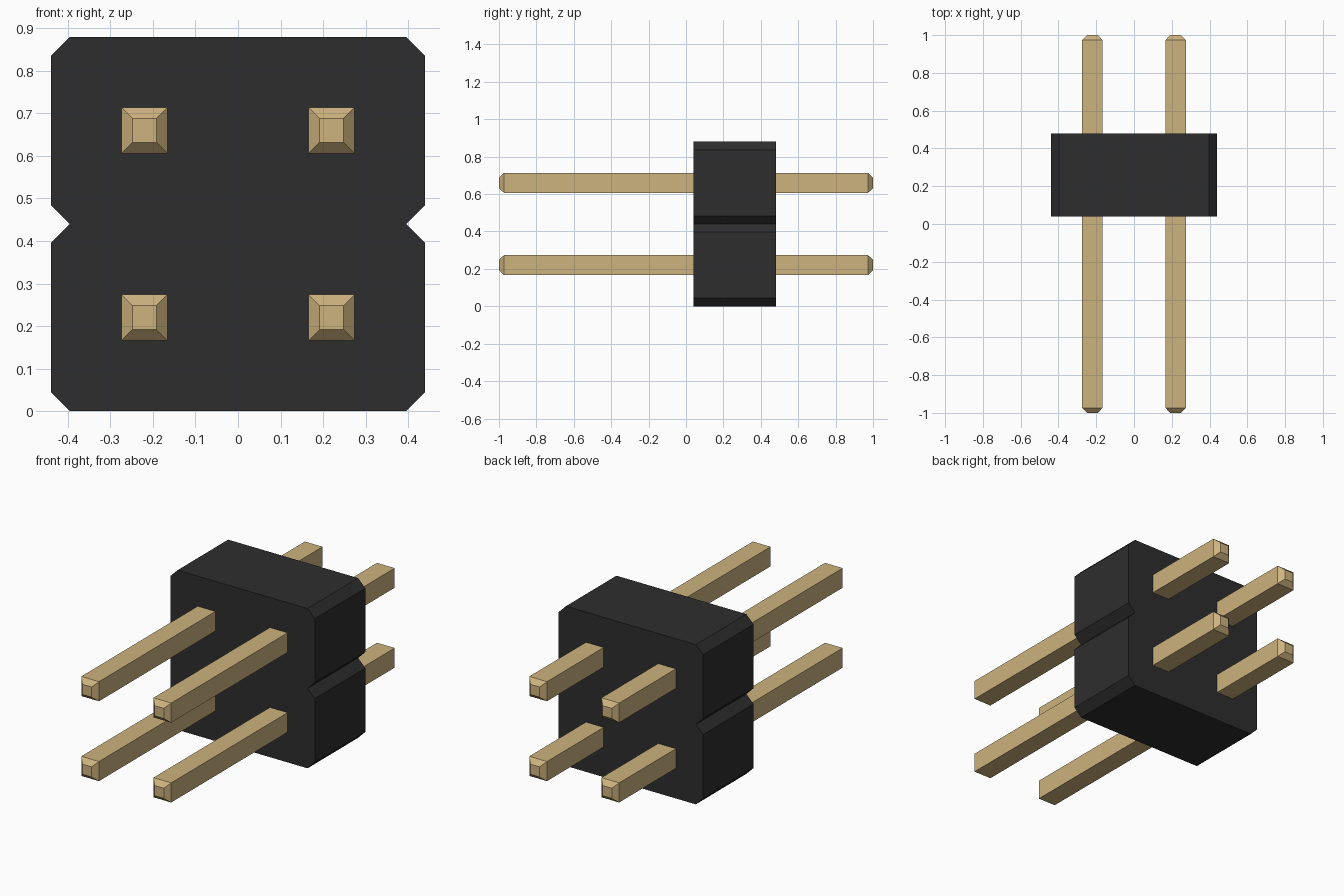
import bpy

if "Cube" in bpy.data.objects:
    bpy.data.objects.remove(bpy.data.objects["Cube"])


def material(name, color):
    mat = bpy.data.materials.new(name)
    mat.diffuse_color = (*color, 1)
    mat.use_nodes = True
    mat.node_tree.nodes["Principled BSDF"].inputs["Base Color"].default_value = mat.diffuse_color
    return mat


black = material("black plastic", (0.027, 0.027, 0.027))
gold = material("gold metal", (0.61, 0.45, 0.21))


def loft(name, rings, mat):
    """Join equal-sized rings of points with quads and cap both ends."""
    n = len(rings[0])
    verts = [p for ring in rings for p in ring]
    faces = [tuple(range(n)), tuple(reversed(range(len(verts) - n, len(verts))))]
    for r in range(len(rings) - 1):
        for i in range(n):
            a, b = r * n + i, r * n + (i + 1) % n
            faces.append((a, a + n, b + n, b))
    mesh = bpy.data.meshes.new(name)
    mesh.from_pydata(verts, [], faces)
    mesh.materials.append(mat)
    obj = bpy.data.objects.new(name, mesh)
    bpy.context.collection.objects.link(obj)
    return obj


# Housing: chamfered outline with a V notch on each side
W, H, C = 0.44, 0.88, 0.044
right = [(W - C, 0), (W, C), (W, H / 2 - C), (W - C, H / 2),
         (W, H / 2 + C), (W, H - C), (W - C, H)]
outline = right + [(-x, z) for x, z in reversed(right)]
loft("housing", [[(x, y, z) for x, z in outline] for y in (0.04, 0.48)], black)

# Pins: square bars with tapered tips at both ends
PITCH, R, TIP = 0.44, 0.054, 0.028
sections = [(-1, TIP), (-0.973, R), (0.973, R), (1, TIP)]
for row, z in (("lower", PITCH / 2), ("upper", PITCH * 1.5)):
    for side, x in (("left", -PITCH / 2), ("right", PITCH / 2)):
        rings = [[(x + sx * r, y, z + sz * r)
                  for sx, sz in ((-1, -1), (1, -1), (1, 1), (-1, 1))]
                 for y, r in sections]
        loft(f"{row}_{side}_pin", rings, gold)
